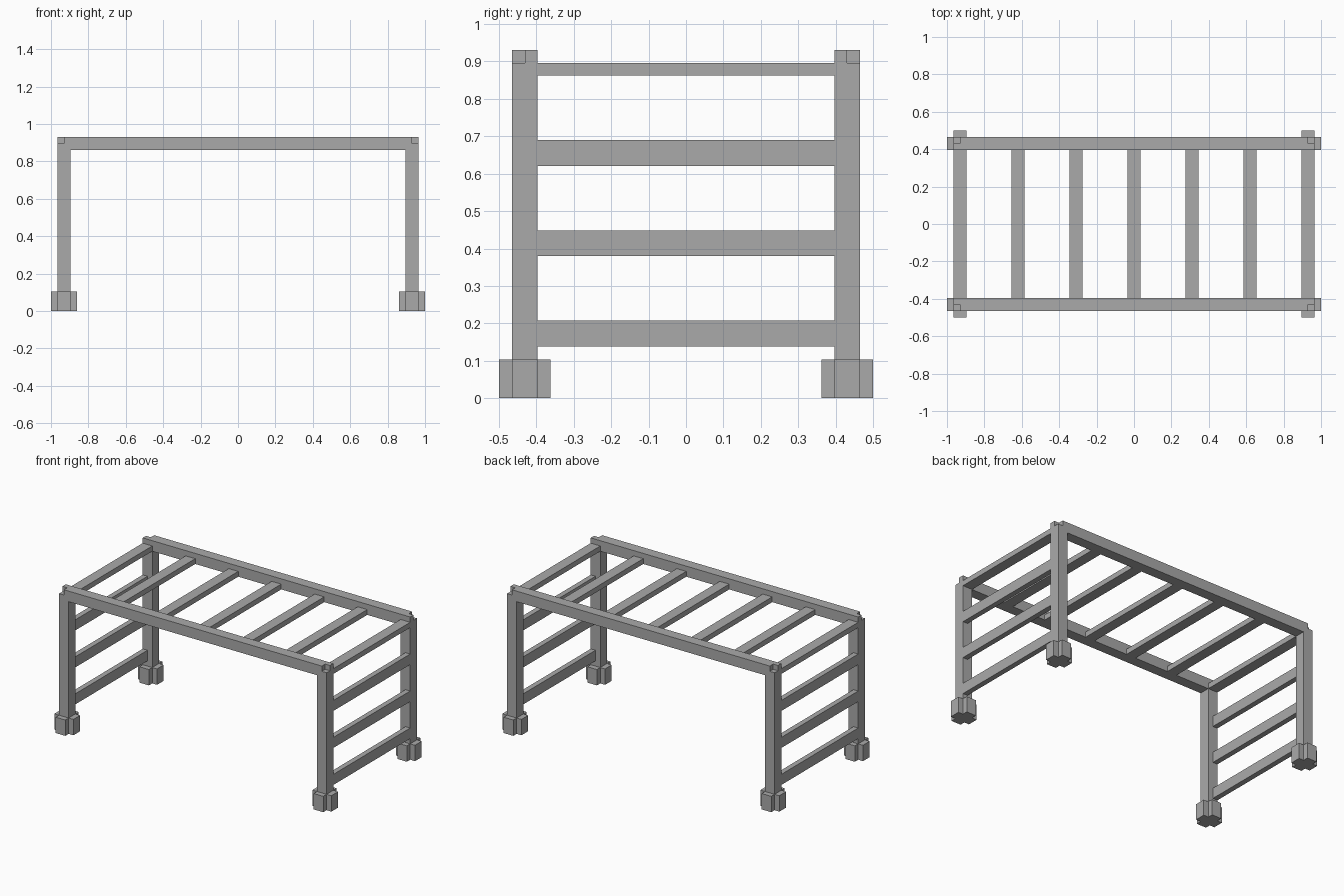
import bpy
import bmesh
from mathutils import Vector

if "Cube" in bpy.data.objects:
    bpy.data.objects.remove(bpy.data.objects["Cube"], do_unlink=True)

U = 1 / 29  # modular unit

grey = bpy.data.materials.new("painted grey")
grey.use_nodes = True
colour = (0.4, 0.4, 0.4, 1)
grey.diffuse_color = colour
grey.node_tree.nodes["Principled BSDF"].inputs["Base Color"].default_value = colour


def add_object(name, bm):
    bmesh.ops.recalc_face_normals(bm, faces=bm.faces)
    mesh = bpy.data.meshes.new(name)
    bm.to_mesh(mesh)
    bm.free()
    mesh.materials.append(grey)
    obj = bpy.data.objects.new(name, mesh)
    bpy.context.collection.objects.link(obj)
    return obj


def box(name, centre, size):
    """Box with centre and size in modular units."""
    bm = bmesh.new()
    bmesh.ops.create_cube(bm, size=1)
    for v in bm.verts:
        v.co = (Vector(centre) + v.co * Vector(size)) * U
    return add_object(name, bm)


def plus_foot(name, x, y):
    """Plus-shaped foot, extruded from its outline."""
    bm = bmesh.new()
    outline = []
    for sx, sy in ((1, 1), (-1, 1), (-1, -1), (1, -1)):
        corner = [(2 * sx, sy), (sx, sy), (sx, 2 * sy)]
        outline += corner if sx == sy else corner[::-1]
    verts = [bm.verts.new(((x + a) * U, (y + b) * U, 0)) for a, b in outline]
    face = bm.faces.new(verts)
    top = bmesh.ops.extrude_face_region(bm, geom=[face])["geom"]
    bmesh.ops.translate(bm, vec=(0, 0, 3 * U),
                        verts=[g for g in top if isinstance(g, bmesh.types.BMVert)])
    return add_object(name, bm)


def cut(obj, cutter):
    """Subtract a helper box and discard it."""
    cutter.hide_render = True
    mod = obj.modifiers.new("notch", "BOOLEAN")
    mod.operation = "DIFFERENCE"
    mod.solver = "EXACT"
    mod.object = cutter
    bpy.context.view_layer.objects.active = obj
    bpy.ops.object.modifier_apply(modifier=mod.name)
    bpy.data.objects.remove(cutter, do_unlink=True)


for sy, depth in ((-1, "front"), (1, "back")):
    # Long top rail with a small notch in each outer top corner
    rail = box(depth + "_top_rail", (0, 12.5 * sy, 26), (56, 2, 2))
    for sx, side in ((1, "left"), (-1, "right")):
        cut(rail, box("notch_cutter", (28 * sx, 13.5 * sy, 27), (2, 2, 2)))
        # Leg and foot
        box(f"{depth}_{side}_post", (27 * sx, 12.5 * sy, 14), (2, 2, 22))
        plus_foot(f"{depth}_{side}_foot", 27 * sx, 12.5 * sy)

# Overhead rungs
for i in range(7):
    box(f"overhead_rung_{i + 1}", (9 * (i - 3), 0, 25.5), (2, 23, 1))

# Thin ladder rungs, flush with the outer face of the posts
for sx, side in ((1, "left"), (-1, "right")):
    for i in range(3):
        box(f"{side}_ladder_rung_{i + 1}", (27.5 * sx, 0, 5 + 7 * i), (1, 23, 2))
